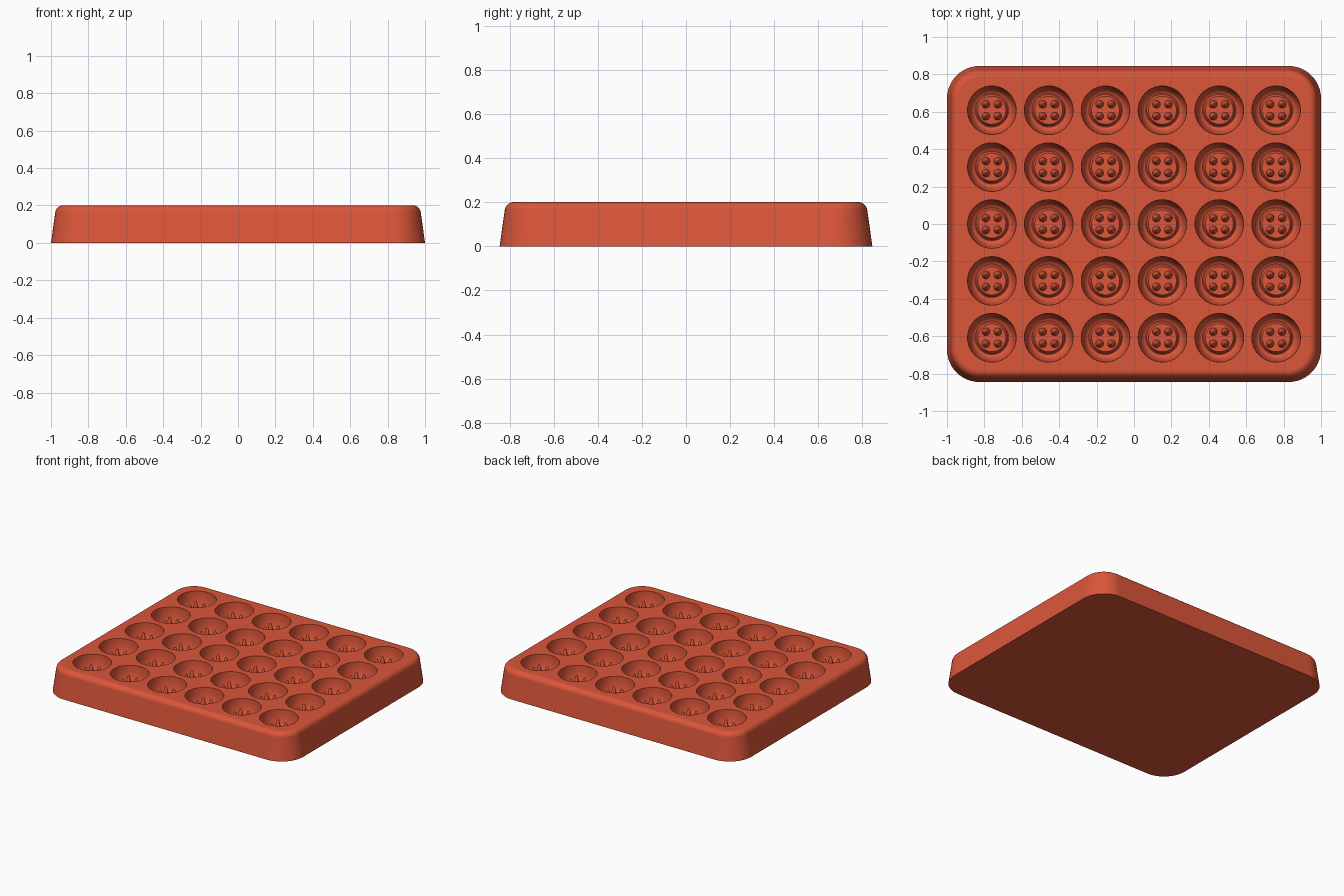
import bpy, bmesh, math

cube = bpy.data.objects.get("Cube")
if cube:
    bpy.data.objects.remove(cube, do_unlink=True)

mat = bpy.data.materials.new("terracotta_red")
mat.use_nodes = True
COLOUR = (0.71, 0.093, 0.041, 1)
mat.diffuse_color = COLOUR
mat.node_tree.nodes["Principled BSDF"].inputs["Base Color"].default_value = COLOUR

HALF_X, HALF_Y, HEIGHT, CORNER = 1.0, 0.845, 0.2, 0.175
PITCH = 0.304
CENTRES = [((i - 2.5) * PITCH, (j - 2) * PITCH) for i in range(6) for j in range(5)]


def make_object(name, bm):
    bmesh.ops.recalc_face_normals(bm, faces=bm.faces)
    mesh = bpy.data.meshes.new(name)
    bm.to_mesh(mesh)
    bm.free()
    mesh.materials.append(mat)
    obj = bpy.data.objects.new(name, mesh)
    bpy.context.collection.objects.link(obj)
    return obj


def skin(bm, loops):
    """Join closed loops of points into a capped solid."""
    rings = [[bm.verts.new(p) for p in loop] for loop in loops]
    n = len(rings[0])
    for a, b in zip(rings, rings[1:]):
        for k in range(n):
            bm.faces.new((a[k], a[(k + 1) % n], b[(k + 1) % n], b[k]))
    bm.faces.new(rings[0][::-1])
    bm.faces.new(rings[-1])


def circle(x, y, r, z, n):
    return [(x + r * math.cos(math.tau * k / n), y + r * math.sin(math.tau * k / n), z)
            for k in range(n)]


def rounded_rect(inset, z, steps=12):
    r = CORNER - inset
    cx, cy = HALF_X - CORNER, HALF_Y - CORNER
    points = []
    for q, (sx, sy) in enumerate([(1, 1), (-1, 1), (-1, -1), (1, -1)]):
        for k in range(steps + 1):
            a = math.pi / 2 * (q + k / steps)
            points.append((sx * cx + r * math.cos(a), sy * cy + r * math.sin(a), z))
    return points


def shade(obj):
    bpy.ops.object.select_all(action='DESELECT')
    obj.select_set(True)
    bpy.context.view_layer.objects.active = obj
    bpy.ops.object.shade_smooth_by_angle(angle=math.radians(35))


# Tapered tray block with a rounded top edge
FILLET = 0.04
loops = [rounded_rect(0, 0)]
for k in range(8):
    a = math.radians(8) + math.radians(82) * k / 7
    loops.append(rounded_rect(0.023 + FILLET * (1 - math.cos(a)),
                              HEIGHT - FILLET + FILLET * math.sin(a)))
bm = bmesh.new()
skin(bm, loops)
tray = make_object("mold_tray", bm)

# Cavity profile: bowl wall, rounded groove, raised centre disc
FLOOR, DISC = 0.08, 0.1
profile = [(0.13, 0.23), (0.13, HEIGHT)]
for k in range(1, 9):
    a = math.pi / 2 * k / 8
    profile.append((0.09 + 0.04 * math.cos(a), HEIGHT - (HEIGHT - FLOOR) * math.sin(a)))
profile += [(0.085, FLOOR + 0.002), (0.08, FLOOR + 0.01), (0.075, DISC)]

bm = bmesh.new()
for x, y in CENTRES:
    skin(bm, [circle(x, y, r, z, 40) for r, z in profile])
cutter = make_object("cavity_cutter", bm)
cutter.hide_render = True

# Cut all the cavities out of the tray
cut = tray.modifiers.new("cavities", 'BOOLEAN')
cut.operation = 'DIFFERENCE'
cut.solver = 'EXACT'
cut.object = cutter
bpy.context.view_layer.objects.active = tray
bpy.ops.object.modifier_apply(modifier=cut.name)
bpy.data.objects.remove(cutter, do_unlink=True)
shade(tray)
tray.modifiers.new("flat_top_normals", 'WEIGHTED_NORMAL').keep_sharp = True

# Four tapered pegs in each cavity
bm = bmesh.new()
for x, y in CENTRES:
    for sx in (-1, 1):
        for sy in (-1, 1):
            px, py = x + sx * 0.032, y + sy * 0.032
            skin(bm, [circle(px, py, r, z, 14) for r, z in
                      [(0.022, DISC - 0.005), (0.021, DISC + 0.005), (0.012, 0.145),
                       (0.009, 0.158), (0.004, 0.165)]])
pegs = make_object("button_hole_pegs", bm)
shade(pegs)
